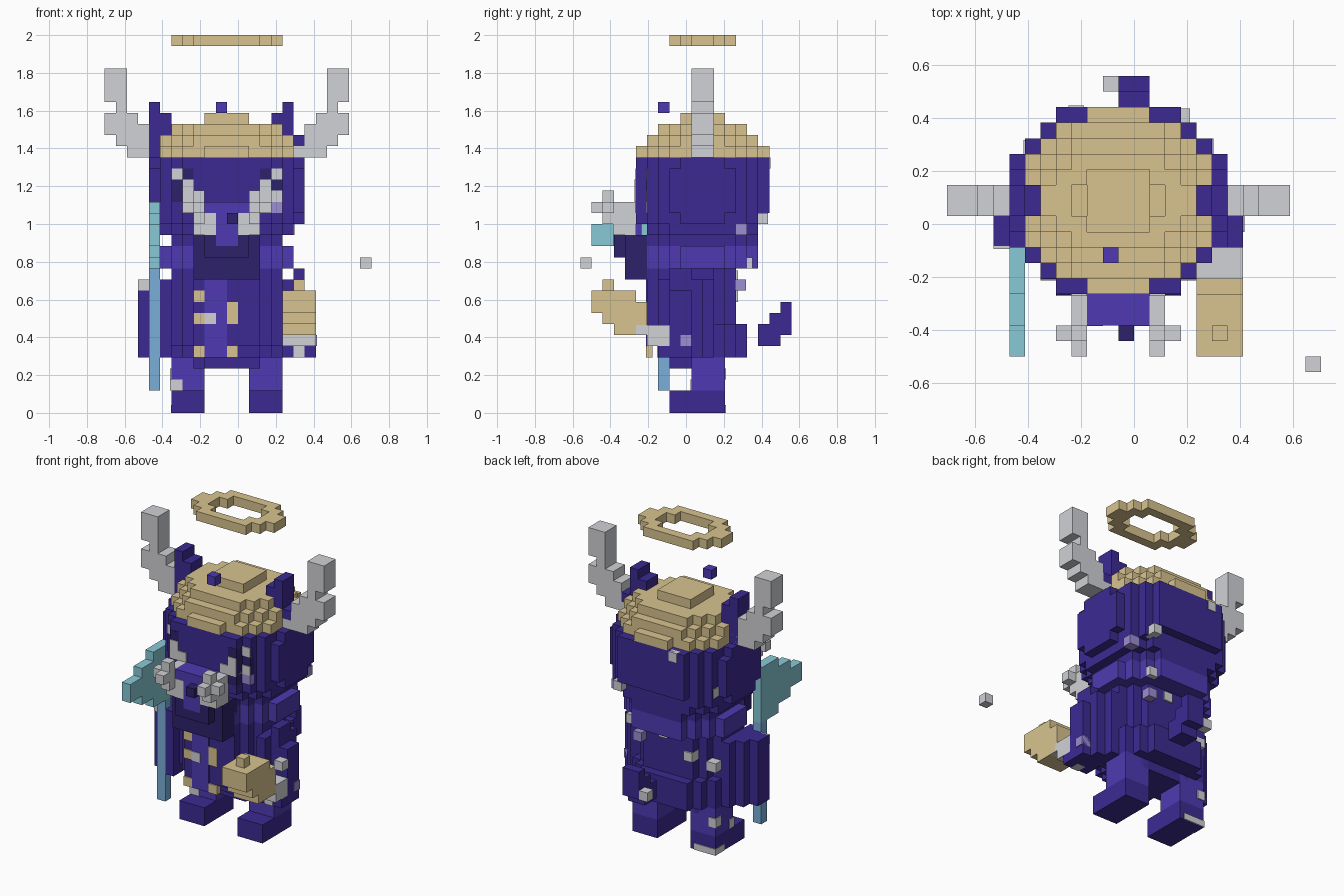
import bpy, bmesh

if "Cube" in bpy.data.objects:
    bpy.data.objects.remove(bpy.data.objects["Cube"], do_unlink=True)

U = 1 / 17          # size of one block
CX = -1             # symmetry line of the body, in blocks


def material(name, rgb):
    lin = [((c / 255 + 0.055) / 1.055) ** 2.4 for c in rgb] + [1]
    m = bpy.data.materials.new(name)
    m.use_nodes = True
    m.diffuse_color = lin
    m.node_tree.nodes["Principled BSDF"].inputs["Base Color"].default_value = lin
    return m


PURPLE = material("purple", (60, 42, 146))
VIOLET = material("light violet", (78, 58, 178))
DARK = material("dark indigo", (45, 33, 106))
TAN = material("tan gold", (216, 196, 144))
GREY = material("pale grey", (209, 210, 214))
TEAL = material("teal", (136, 202, 215))
BLUE = material("steel blue", (122, 175, 217))
LILAC = material("lilac", (158, 142, 212))


def part(name, mat, boxes):
    """One object made of boxes (x0, x1, y0, y1, z0, z1) in block units."""
    bm = bmesh.new()
    for x0, x1, y0, y1, z0, z1 in boxes:
        verts = bmesh.ops.create_cube(bm, size=1)["verts"]
        for v in verts:
            v.co = ((x1 if v.co.x > 0 else x0) * U,
                    (y1 if v.co.y > 0 else y0) * U,
                    (z1 if v.co.z > 0 else z0) * U)
    me = bpy.data.meshes.new(name)
    bm.to_mesh(me)
    bm.free()
    me.materials.append(mat)
    ob = bpy.data.objects.new(name, me)
    bpy.context.collection.objects.link(ob)
    return ob


def flip(boxes):
    return [(2 * CX - b[1], 2 * CX - b[0]) + tuple(b[2:]) for b in boxes]


def pair(name, mat, boxes):
    part("right_" + name, mat, boxes)
    part("left_" + name, mat, flip(boxes))


def disc(widths, cy, z0, z1):
    """Stepped round slab: half widths of the rows from the middle outwards."""
    return [(CX - w, CX + w, cy - i - 1, cy + i + 1, z0, z1)
            for i, w in enumerate(widths) if i + 1 == len(widths) or widths[i + 1] < w]


def cube(x, y, z):
    return (x, x + 1, y, y + 1, z, z + 1)


# Legs and feet
pair("foot", PURPLE, [(-6, -3, -1.5, 3.5, 0, 2)])
pair("leg", VIOLET, [(-6, -3, 0.5, 3.5, 2, 5)])
part("heel_patch", GREY, [(-6.05, -3.5, 2, 3.6, 0, 0.7)])

# Torso, skirt and front panel
part("torso", PURPLE, disc([5, 5, 4, 3], 0.5, 6, 13))
part("skirt", PURPLE, disc([6, 5, 4, 3], 1.5, 5, 8) + disc([4, 3], 1.5, 4, 5)
     + [(-4, 2, -2.5, -0.5, 5, 6), (-3, 2, -1.5, 0, 4, 5)])
part("front_panel", VIOLET, [(-3, -1, -3.6, -3, 5, 12)])
part("buttons", TAN, [(-4, -3, -3.62, -3, z, z + 1) for z in (5, 8, 10)]
     + [(-1, 0, -3.62, -3, 5, 6), (-1, 0, -3.62, -3, 8, 10)])
part("panel_clasp", GREY, [(-3, -2, -3.7, -3, 8, 9)])

# Arms: stepped, bulging sleeves
sleeve = [(-9, -6, -1.5, 0.5, 5, 11), (-8, -6, -1.5, 1.5, 5, 12), (-7, -6, -2.5, 2.5, 5, 12)]
part("right_arm", PURPLE, sleeve)
part("left_arm", PURPLE, flip(sleeve) + [(5, 6, -1.5, 0.5, 12, 13), (6, 7, -2.5, -1.5, 5, 6)])
part("right_shoulder_patch", GREY, [(-9, -8, -1.6, -1.4, 11, 12)])
part("right_shoulder", PURPLE, [(-9, -8, -1.4, 0.5, 11, 12.01)])
part("left_cuff", GREY, [(4, 7, -3.5, -1.5, 6, 7.9), (5, 6, -2.6, -1.5, 5, 6),
                         (4, 7, -4.5, -3.5, 7, 7.9)])

# Horn-shaped mug carried in the left hand
part("carried_mug", TAN, [(4, 7, -8.5, -4.5, 9, 11), (4, 7, -7.5, -4.5, 8, 10),
                          (4, 7, -6.5, -3.5, 7, 10), cube(5, -7.5, 11)])

# Axe on the right side
part("axe_shaft", BLUE, [(-8, -7, -2.5, -1.5, 2, 13)])
part("axe_blade", TEAL, [(-8, -7, -4.5, -1.5, 13, 19),
                         (-8, -7, -6.5, -4.5, 14, 18), (-8, -7, -8.5, -6.5, 15, 17)])

# Collar, neck and head
part("collar", VIOLET, disc([6, 6, 5, 4, 3], 1.5, 13, 15))
part("neck", PURPLE, disc([5, 5, 5, 4, 3], 1.5, 15, 16) + disc([6, 6, 6, 5, 4], 1.5, 16, 17))
part("head", PURPLE, disc([7, 7, 6, 6, 5], 1.5, 17, 18) + [(-5, 3, -4.5, -3.5, 17, 18)]
     + disc([7, 7, 7, 6, 5, 4], 1.5, 18, 22) + disc([7, 7, 6, 6, 5, 4], 1.5, 22, 23))

# Face
pair("brow", DARK, [(-6, -5, -3.55, -3, 19, 22), (-5, -4, -4.55, -3, 18, 22)])
pair("face_stripe", GREY, [(-6, -5, -3.62, -3, 21, 22), (-5, -4, -4.62, -3, 20, 21),
                           (-5, -3, -4.62, -3, 19, 20)])
part("cheek_patch", GREY, [(3, 4, -3.62, -3, 19, 20)])
part("snout", VIOLET, [(-3, 1, -6.5, -4, 17, 19), (-2, 0, -6.51, -4, 15, 17)])
part("nose", DARK, [cube(-1, -7.5, 17)])
pair("tusk", GREY, [(-4, -3, -7.5, -4.5, 17, 19), (-4, -3, -8.5, -6.5, 18, 19),
                    (-5, -4, -7.5, -6.5, 18, 19), cube(-4, -7.5, 19),
                    (-4, -2, -6.55, -4.5, 16, 18)])
part("beard", DARK, [(-4, 2, -5.5, -3, 12, 16), (-3, 1, -6.5, -5.5, 14, 16)])

# Cap, ears and tuft
part("cap", TAN, disc([6, 6, 6, 5, 4, 2], 1.5, 23, 24) + disc([6, 6, 5, 4, 3], 1.5, 24, 25)
     + disc([5, 5, 4, 3], 1.5, 25, 26) + [(-3, 1, -0.5, 3.5, 26, 27)])
part("right_ear", PURPLE, [(-8, -7, 0.5, 2.5, 23, 28), (-7, -6, 0.5, 2.5, 25, 27)])
part("left_ear", PURPLE, [(4, 5, 0.5, 2.5, 25, 28), (3, 5, 0.5, 2.5, 25.5, 27),
                          (5, 6, 0.5, 2.5, 24, 25)])
part("floating_tuft", VIOLET, [cube(-2, -2.5, 27)])

# Antler-like horns
pair("horn", GREY, [(-12, -10, 0.5, 2.5, 28, 31), (-11, -10, 0.5, 2.5, 27, 28),
                    (-12, -9, 0.5, 2.5, 26, 27), (-12, -8, 0.5, 2.5, 25, 26),
                    (-11, -8, 0.5, 2.5, 24, 25), (-10, -7, 0.5, 2.5, 23, 24)])

# Halo ring: front and back bars, stepped corners, side bars
halo = [(-4, 2, -1.5, -0.5, 33, 34), (-4, 2, 3.5, 4.5, 33, 34)]
side = [(-5, -3, -0.5, 0.5, 33, 34), (-5, -3, 2.5, 3.5, 33, 34), (-6, -4, 0.5, 2.5, 33, 34)]
part("halo", TAN, halo + side + flip(side))

# Tail
part("tail", PURPLE, [(-1, 1, 8.5, 9.5, 7, 10), (-1, 1, 7.5, 8.5, 6, 9), (-1, 1, 6.5, 7.5, 6, 8)])
part("tail_patch", GREY, [cube(-2, 8.5, 7)])

# Loose block and scattered flecks
part("loose_block", GREY, [cube(11, -9.5, 13)])
part("grey_flecks", GREY, [(2.6, 3.6, 6, 7.4, 17, 18), (-4.2, -3.2, 7, 7.6, 22, 23),
                           (-7.1, -6, 4.4, 5.4, 18, 19), (2, 3, 5, 6, 13, 14),
                           (-1, 0, 4, 4.7, 11.8, 12.8), (-4, -3, 3.6, 4.7, 10, 11),
                           (-6.1, -5, 2.6, 3.6, 9, 10), (-6.1, -5, 0.4, 1.2, 2, 3),
                           (-6.1, -5.2, 2.6, 3.6, 3, 4)])
part("lilac_flecks", LILAC, [(4, 5.1, 4.5, 5.5, 16, 17), (1.6, 2.6, 4.4, 5.4, 11, 12),
                             (6, 7.1, -0.5, 0.5, 6, 7), (3, 4, -3.62, -3, 18, 19)])
